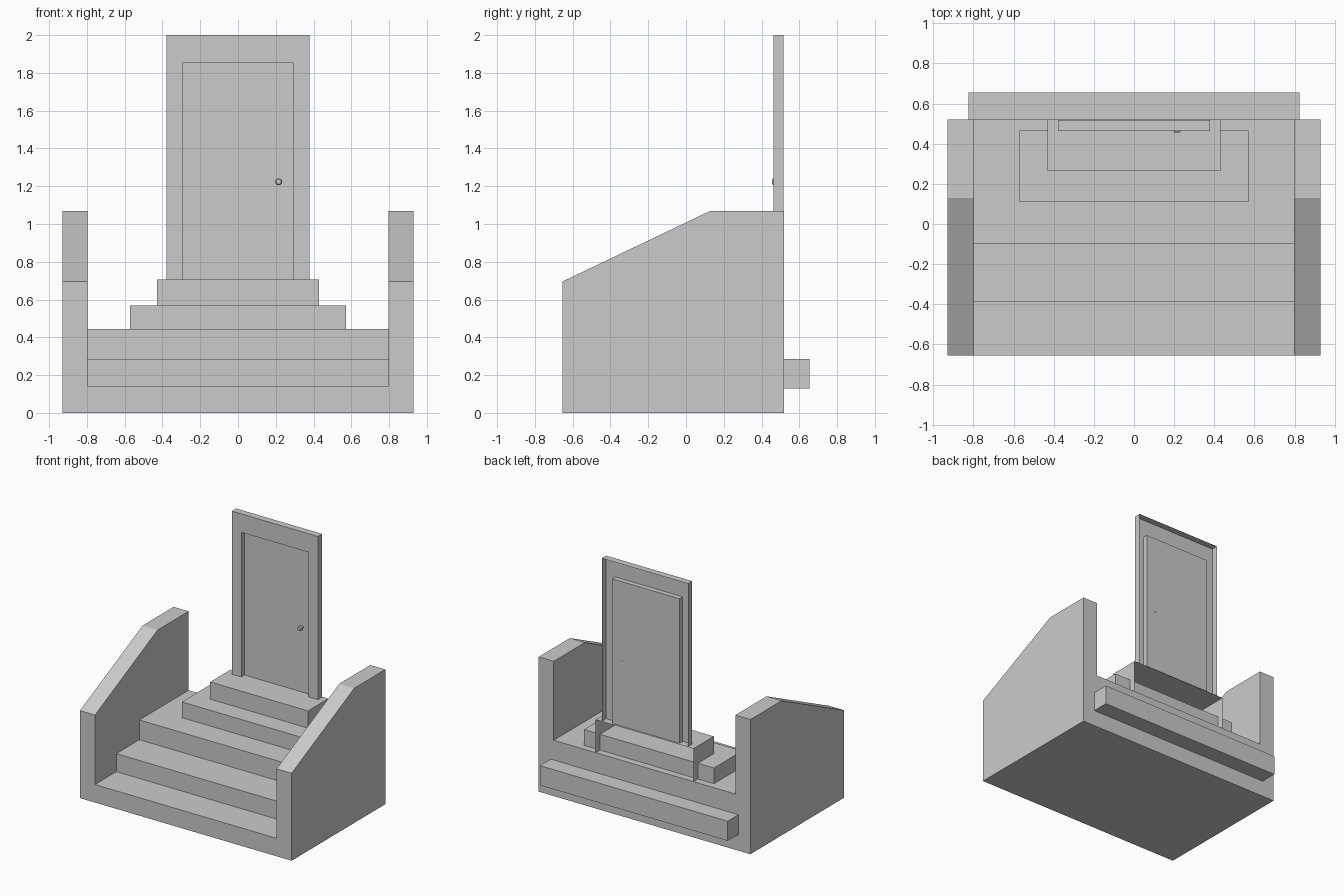
import bpy, bmesh, math

if "Cube" in bpy.data.objects:
    bpy.data.objects.remove(bpy.data.objects["Cube"])

BACK = 0.52


def finish(name, bm, closed=True):
    if closed:
        bmesh.ops.recalc_face_normals(bm, faces=bm.faces)
    mesh = bpy.data.meshes.new(name)
    bm.to_mesh(mesh)
    bm.free()
    obj = bpy.data.objects.new(name, mesh)
    bpy.context.collection.objects.link(obj)
    return obj


def prism(name, profile, half_width):
    """Side profile (y, z) extruded symmetrically along x."""
    bm = bmesh.new()
    face = bm.faces.new([bm.verts.new((-half_width, y, z)) for y, z in profile])
    ext = bmesh.ops.extrude_face_region(bm, geom=[face])
    moved = [v for v in ext["geom"] if isinstance(v, bmesh.types.BMVert)]
    bmesh.ops.translate(bm, verts=moved, vec=(2 * half_width, 0, 0))
    return finish(name, bm)


def box(name, half_width, y0, y1, z0, z1):
    return prism(name, [(y0, z0), (y1, z0), (y1, z1), (y0, z1)], half_width)


def arch_strip(name, rings):
    """Doorway-shaped paths (half width, y, bottom, top) joined in order."""
    bm = bmesh.new()
    rows = [[bm.verts.new(p) for p in ((-w, y, z0), (-w, y, z1), (w, y, z1), (w, y, z0))]
            for w, y, z0, z1 in rings]
    for a, b in zip(rows, rows[1:]):
        for i in range(3):
            bm.faces.new((a[i], a[i + 1], b[i + 1], b[i]))
    bm.faces.new(rows[-1][::-1])
    return finish(name, bm)


# Base with sloping side walls; the stair space is cut out between them
base = prism("stair_base", [(-0.655, 0), (BACK, 0), (BACK, 1.07),
                            (0.13, 1.07), (-0.655, 0.695)], 0.93)
cutter = prism("stair_cutter", [(-0.8, 0.143), (-0.387, 0.143), (-0.387, 0.286),
                                (-0.098, 0.286), (-0.098, 0.443), (0.7, 0.443),
                                (0.7, 1.3), (-0.8, 1.3)], 0.798)
cutter.hide_render = True
cutter.hide_set(True)
cut = base.modifiers.new("stair_cut", "BOOLEAN")
cut.operation = "DIFFERENCE"
cut.solver = "EXACT"
cut.object = cutter

# Ledge along the back
box("back_ledge", 0.825, BACK, 0.655, 0.13, 0.286)

# Lower landing block
box("lower_landing", 0.571, 0.11, 0.465, 0.443, 0.568)

# Upper landing: thin shell, open at the back and underneath
arch_strip("upper_landing", [(0.43, BACK, 0.443, 0.705), (0.43, 0.265, 0.443, 0.705)])

# Door frame and recessed door: one shell, open at the back
arch_strip("door", [(0.378, 0.517, 0.705, 2.0), (0.378, 0.463, 0.705, 2.0),
                    (0.295, 0.463, 0.705, 1.853), (0.295, 0.503, 0.705, 1.853)])

# Door knob: stem and head turned around the y axis
bm = bmesh.new()
rows = []
for r, y in ((0.009, 0.505), (0.009, 0.484), (0.019, 0.478), (0.019, 0.464), (0.013, 0.456)):
    rows.append([bm.verts.new((0.215 + r * math.cos(a), y, 1.224 + r * math.sin(a)))
                 for a in (math.tau * i / 12 for i in range(12))])
for a, b in zip(rows, rows[1:]):
    for i in range(12):
        j = (i + 1) % 12
        bm.faces.new((a[i], a[j], b[j], b[i]))
bm.faces.new(rows[0])
bm.faces.new(rows[-1])
finish("door_knob", bm)
